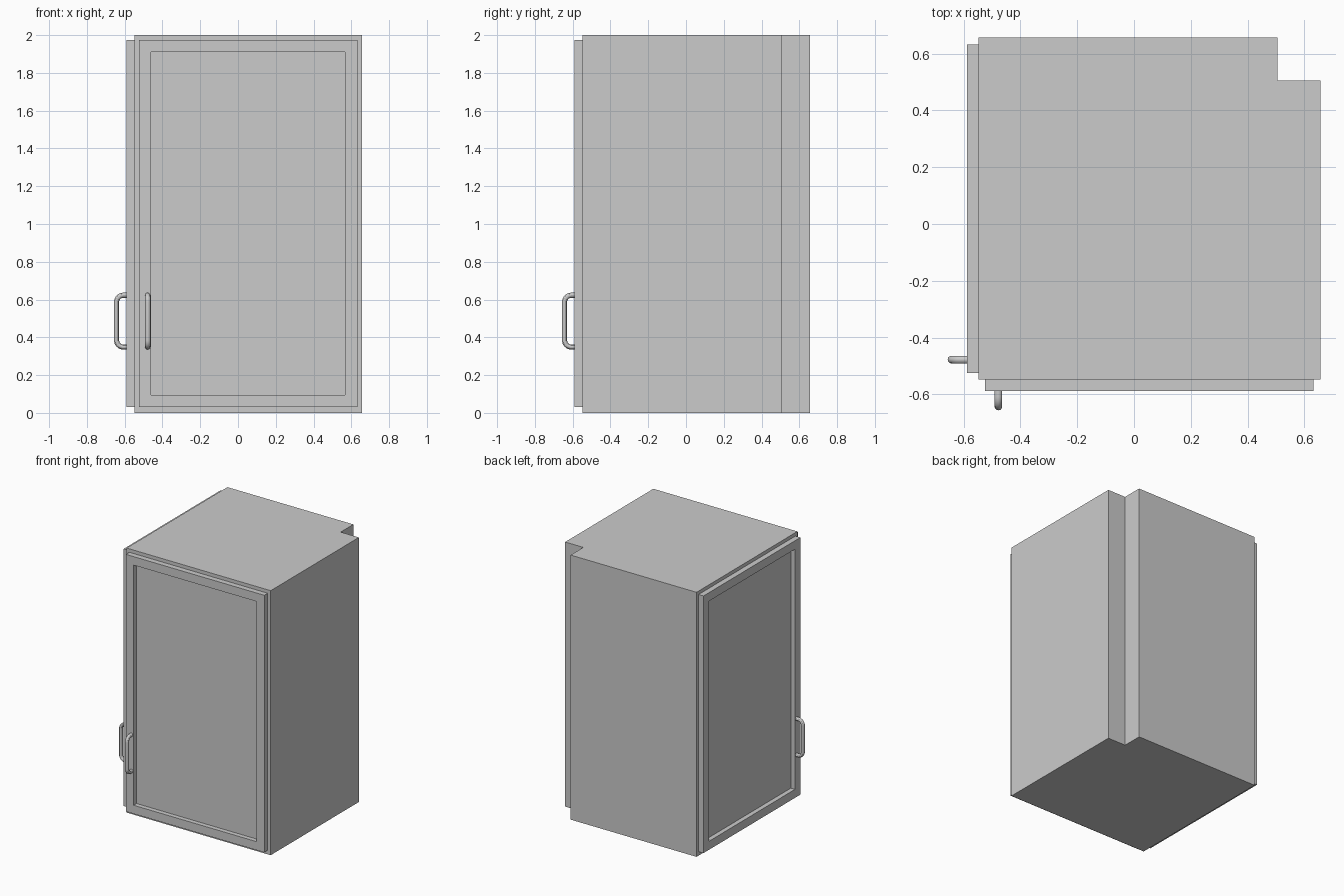
import bpy, bmesh, math
from mathutils import Vector

if "Cube" in bpy.data.objects:
    bpy.data.objects.remove(bpy.data.objects["Cube"])


def make_object(name, bm):
    bmesh.ops.recalc_face_normals(bm, faces=bm.faces[:])
    mesh = bpy.data.meshes.new(name)
    bm.to_mesh(mesh)
    bm.free()
    obj = bpy.data.objects.new(name, mesh)
    bpy.context.collection.objects.link(obj)
    return obj


def swap_xy(v):
    return Vector((v[1], v[0], v[2]))


# Cabinet body: square plan with a notched back corner
def cabinet_body():
    lo, hi, notch = -0.548, 0.657, 0.505
    plan = [(lo, lo), (hi, lo), (hi, notch), (notch, notch), (notch, hi), (lo, hi)]
    bm = bmesh.new()
    base = bm.faces.new([bm.verts.new((x, y, 0)) for x, y in plan])
    ext = bmesh.ops.extrude_face_region(bm, geom=[base], use_keep_orig=True)
    top = [e for e in ext["geom"] if isinstance(e, bmesh.types.BMVert)]
    bmesh.ops.translate(bm, verts=top, vec=(0, 0, 2))
    make_object("cabinet_body", bm)


# Door: slab with a recessed panel; swapped doors sit on the left side
def door(name, swapped):
    x0, x1, y0, y1, z0, z1 = -0.525, 0.632, -0.589, -0.548, 0.03, 1.974
    bm = bmesh.new()
    bmesh.ops.create_cube(bm, size=1)
    for v in bm.verts:
        v.co = (x1 if v.co.x > 0 else x0, y1 if v.co.y > 0 else y0,
                z1 if v.co.z > 0 else z0)
    bm.normal_update()
    front = min(bm.faces, key=lambda f: f.calc_center_median().y)
    bmesh.ops.inset_region(bm, faces=[front], thickness=0.091)
    panel = bmesh.ops.extrude_discrete_faces(bm, faces=[front])["faces"][0]
    bmesh.ops.translate(bm, verts=panel.verts[:], vec=(0, 0.035, 0))
    if swapped:
        for v in bm.verts:
            v.co = swap_xy(v.co)
    make_object(name, bm)


# Handle: round bar bent into a pull with rounded corners
def handle(name, swapped):
    x, y_in, y_out, zc, half, r = -0.478, -0.58, -0.643, 0.486, 0.137, 0.036
    pts = [Vector((x, y_in, zc + half))]
    for sign, order in ((1, range(9)), (-1, range(8, -1, -1))):
        for i in order:
            a = math.pi / 2 * i / 8
            pts.append(Vector((x, y_out + r - r * math.sin(a),
                               zc + sign * (half - r + r * math.cos(a)))))
    pts.append(Vector((x, y_in, zc - half)))
    if swapped:
        pts = [swap_xy(p) for p in pts]
    curve = bpy.data.curves.new(name, "CURVE")
    curve.dimensions = "3D"
    curve.bevel_depth = 0.0135
    curve.bevel_resolution = 4
    curve.use_fill_caps = True
    spline = curve.splines.new("POLY")
    spline.points.add(len(pts) - 1)
    for p, co in zip(spline.points, pts):
        p.co = (*co, 1)
    spline.use_smooth = True
    obj = bpy.data.objects.new(name, curve)
    bpy.context.collection.objects.link(obj)
    bpy.ops.object.select_all(action="DESELECT")
    obj.select_set(True)
    bpy.context.view_layer.objects.active = obj
    bpy.ops.object.convert(target="MESH")
    bpy.ops.object.shade_smooth_by_angle()


cabinet_body()
for side, swapped in (("front", False), ("left", True)):
    door(side + "_door", swapped)
    handle(side + "_handle", swapped)
